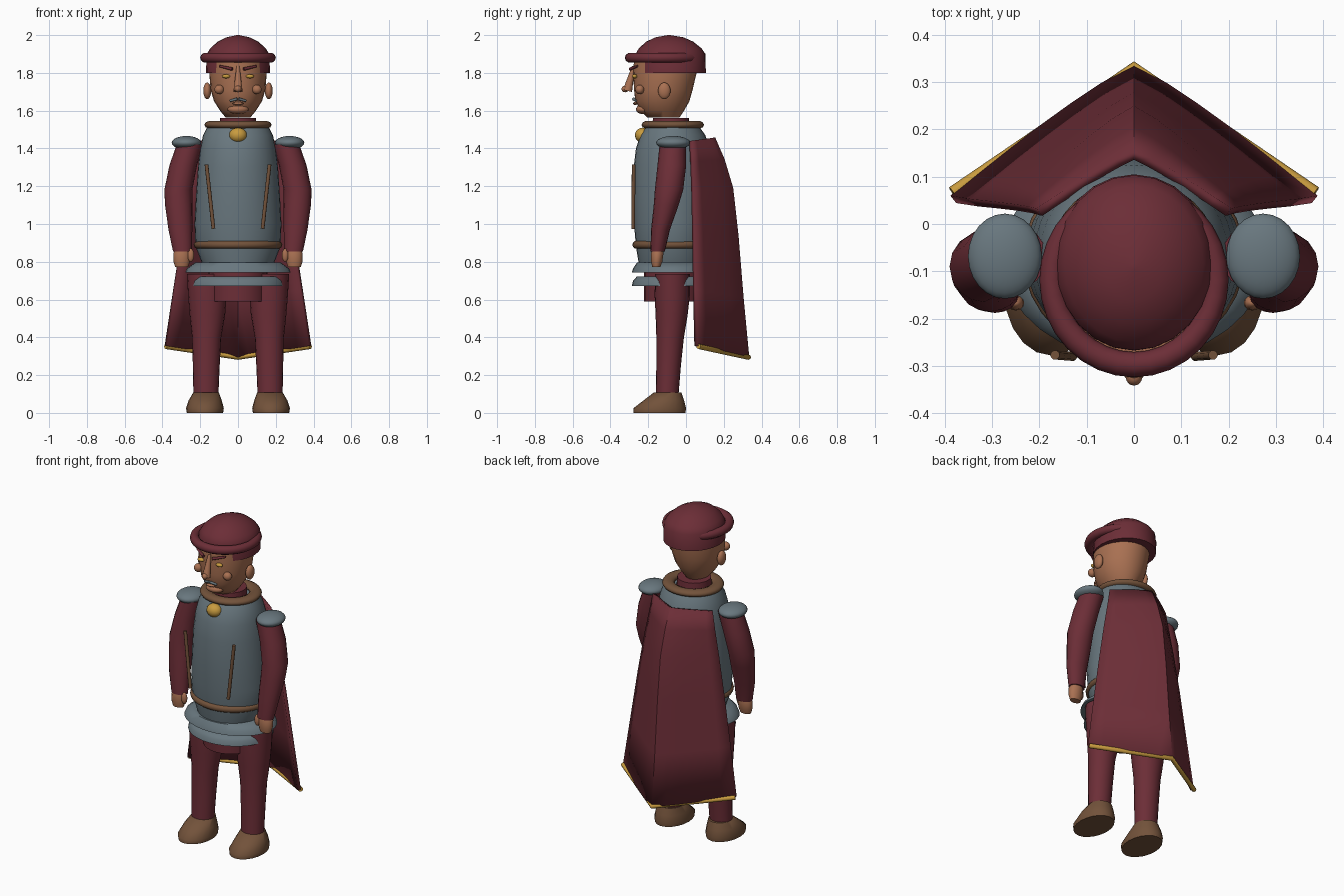
import bpy, bmesh, math
from mathutils import Vector

if "Cube" in bpy.data.objects:
    bpy.data.objects.remove(bpy.data.objects["Cube"])


def material(name, rgb):
    m = bpy.data.materials.new(name)
    m.diffuse_color = (*rgb, 1)
    m.use_nodes = True
    m.node_tree.nodes["Principled BSDF"].inputs["Base Color"].default_value = m.diffuse_color
    return m


RED = material("burgundy cloth", (0.15, 0.027, 0.038))
SKIN = material("tan skin", (0.40, 0.165, 0.085))
STEEL = material("grey steel", (0.14, 0.185, 0.21))
LEATHER = material("brown leather", (0.17, 0.085, 0.043))
GOLD = material("gold", (0.58, 0.33, 0.05))


def finish(ob, name, mat, angle=50):
    ob.name = name
    ob.data.materials.append(mat)
    bpy.ops.object.select_all(action='DESELECT')
    ob.select_set(True)
    bpy.context.view_layer.objects.active = ob
    bpy.ops.object.shade_smooth_by_angle(angle=math.radians(angle))
    return ob


def from_bmesh(bm, name, mat, angle=50):
    bmesh.ops.recalc_face_normals(bm, faces=bm.faces)
    me = bpy.data.meshes.new(name)
    bm.to_mesh(me)
    bm.free()
    ob = bpy.data.objects.new(name, me)
    bpy.context.collection.objects.link(ob)
    return finish(ob, name, mat, angle)


def loft(name, rings, mat, n=24, angle=50):
    """Closed skin through ellipses given as (x, y, z, rx, ry)."""
    bm = bmesh.new()
    loops = []
    for cx, cy, z, rx, ry in rings:
        loops.append([bm.verts.new((cx + rx * math.cos(2 * math.pi * i / n),
                                    cy + ry * math.sin(2 * math.pi * i / n), z))
                      for i in range(n)])
    for a, b in zip(loops, loops[1:]):
        for i in range(n):
            j = (i + 1) % n
            bm.faces.new((a[i], a[j], b[j], b[i]))
    bm.faces.new(loops[0])
    bm.faces.new(loops[-1])
    return from_bmesh(bm, name, mat, angle)


def ball(name, loc, size, mat, seg=20):
    bpy.ops.mesh.primitive_uv_sphere_add(segments=seg, ring_count=seg // 2, location=loc)
    ob = bpy.context.object
    ob.scale = size
    return finish(ob, name, mat, 80)


def ring(name, loc, major, minor, scale, mat):
    bpy.ops.mesh.primitive_torus_add(location=loc, major_radius=major, minor_radius=minor,
                                     major_segments=32, minor_segments=10)
    ob = bpy.context.object
    ob.scale = scale
    return finish(ob, name, mat, 80)


def rod(name, a, b, r1, r2, mat, n=10):
    a, b = Vector(a), Vector(b)
    bpy.ops.mesh.primitive_cone_add(vertices=n, radius1=r1, radius2=r2,
                                    depth=(b - a).length, location=(a + b) / 2)
    ob = bpy.context.object
    ob.rotation_euler = (b - a).to_track_quat('Z', 'Y').to_euler()
    return finish(ob, name, mat)


# Body armour, belt, flared hip plates
loft("breastplate", [(0, -.07, .79, .19, .18), (0, -.07, .88, .225, .195),
                     (0, -.07, 1.0, .23, .205), (0, -.07, 1.15, .222, .21),
                     (0, -.07, 1.3, .212, .207), (0, -.07, 1.4, .2, .195),
                     (0, -.07, 1.47, .185, .172), (0, -.07, 1.51, .165, .145)], STEEL, 32)
ring("belt", (0, -.07, .89), .215, .02, (1, .91, 1), LEATHER)
loft("upper_hip_plate", [(0, -.07, .742, .28, .217), (0, -.07, .765, .27, .21),
                         (0, -.07, .795, .228, .19)], STEEL, 32)
loft("lower_hip_plate", [(0, -.07, .673, .25, .217), (0, -.07, .70, .245, .21),
                         (0, -.07, .722, .225, .19)], STEEL, 32)
loft("pelvis", [(0, -.07, .59, .155, .152), (0, -.07, .76, .155, .152)], RED)
ring("collar", (0, -.07, 1.525), .142, .036, (1, .93, .6), LEATHER)
loft("neck", [(0, -.08, 1.49, .1, .1), (0, -.08, 1.562, .095, .095)], RED)
ball("clasp", (0, -.23, 1.47), (.047, .04, .04), GOLD)

# Head
loft("head", [(0, -.12, 1.563, .065, .085), (0, -.125, 1.60, .095, .115),
              (0, -.125, 1.65, .127, .143), (0, -.12, 1.71, .145, .155),
              (0, -.112, 1.80, .152, .168), (0, -.11, 1.87, .15, .165)], SKIN)
rod("nose", (0, -.31, 1.705), (0, -.278, 1.835), .025, .008, SKIN)
ball("nose_tip", (0, -.322, 1.715), (.018, .02, .018), SKIN, 12)
ball("chin", (0, -.225, 1.607), (.056, .04, .026), SKIN)
ball("lower_lip", (0, -.268, 1.638), (.03, .012, .008), SKIN, 12)

# Hat: crown and rolled brim
loft("hat_crown", [(0, -.082, 1.80, .17, .187), (0, -.082, 1.90, .165, .185),
                   (0, -.084, 1.93, .147, .166), (0, -.086, 1.965, .108, .125),
                   (0, -.088, 1.988, .062, .075), (0, -.09, 2.0, .006, .007)], RED)
ring("hat_brim", (0, -.118, 1.88), .174, .026, (1, 1.03, 1), RED)

for s, side in ((-1, "left"), (1, "right")):
    # Face details
    ball(side + "_ear", (s * .163, -.115, 1.705), (.021, .033, .044), SKIN)
    ball(side + "_cheek", (s * .1, -.245, 1.712), (.026, .024, .025), SKIN, 14)
    ball(side + "_eye", (s * .063, -.272, 1.782), (.022, .014, .011), GOLD, 14)
    rod(side + "_eyebrow", (s * .03, -.295, 1.82), (s * .098, -.258, 1.836), .009, .006, RED)
    rod(side + "_moustache", (s * .004, -.278, 1.662), (s * .042, -.266, 1.652), .008, .006, STEEL)

    # Chest strap and shoulder plate
    rod(side + "_chest_strap", (s * .13, -.28, .975), (s * .167, -.277, 1.315), .01, .01, LEATHER)
    ball(side + "_shoulder_plate", (s * .273, -.068, 1.43), (.078, .09, .036), STEEL, 24)

    # Sleeve and hand
    loft(side + "_sleeve", [(s * .294, -.15, .855, .05, .038), (s * .305, -.135, .97, .063, .05),
                            (s * .314, -.105, 1.1, .072, .066),
                            (s * .316, -.09, 1.18, .074, .075),
                            (s * .29, -.075, 1.31, .073, .076),
                            (s * .255, -.07, 1.42, .07, .07)], RED, 16)
    loft(side + "_hand", [(s * .298, -.157, .772, .034, .022), (s * .298, -.155, .80, .043, .03),
                          (s * .297, -.152, .845, .045, .034),
                          (s * .295, -.15, .87, .036, .028)], SKIN, 14)
    ball(side + "_thumb", (s * .25, -.167, .835), (.018, .016, .036), SKIN, 12)

    # Leg and shoe
    loft(side + "_leg", [(s * .17, -.1, .09, .066, .06), (s * .168, -.092, .25, .071, .065),
                         (s * .166, -.084, .40, .077, .073),
                         (s * .162, -.076, .52, .094, .085),
                         (s * .162, -.073, .62, .102, .093),
                         (s * .166, -.072, .735, .105, .092)], RED, 20)
    loft(side + "_shoe", [(s * .175, -.14, 0, .096, .137), (s * .175, -.139, .025, .1, .139),
                          (s * .174, -.118, .065, .088, .108),
                          (s * .169, -.097, .108, .068, .073)], LEATHER, 20, 60)

# Cape: rows of (edge z, centre z, half width, edge y, centre y), creased at the spine
ROWS = [(1.44, 1.455, .2, .025, .145), (1.33, 1.34, .22, .03, .195),
        (1.18, 1.19, .25, .035, .24), (.95, .94, .29, .04, .268),
        (.65, .61, .337, .045, .295), (.355, .295, .382, .052, .325)]
COLS = 12
bm = bmesh.new()
grid = []
for ze, zc, w, ye, yc in ROWS:
    row = []
    for i in range(COLS + 1):
        t = 2 * i / COLS - 1
        k = 1 - abs(t) ** 1.15
        row.append(bm.verts.new((w * t, ye + (yc - ye) * k, ze + (zc - ze) * (1 - abs(t)))))
    grid.append(row)
for a, b in zip(grid, grid[1:]):
    for i in range(COLS):
        bm.faces.new((a[i], a[i + 1], b[i + 1], b[i]))
cape = from_bmesh(bm, "cape", RED, 40)
thick = cape.modifiers.new("thickness", 'SOLIDIFY')
thick.thickness = .02
thick.offset = 0

# Gold hem along the lower edge of the cape
hem = bpy.data.curves.new("cape_hem", 'CURVE')
hem.dimensions = '3D'
hem.bevel_depth = .014
hem.bevel_resolution = 2
hem.use_fill_caps = True
spline = hem.splines.new('POLY')
spline.points.add(2)
for p, co in zip(spline.points, ((-.383, .066, .352), (0, .33, .295), (.383, .066, .352))):
    p.co = (*co, 1)
hem.materials.append(GOLD)
bpy.context.collection.objects.link(bpy.data.objects.new("cape_hem", hem))
